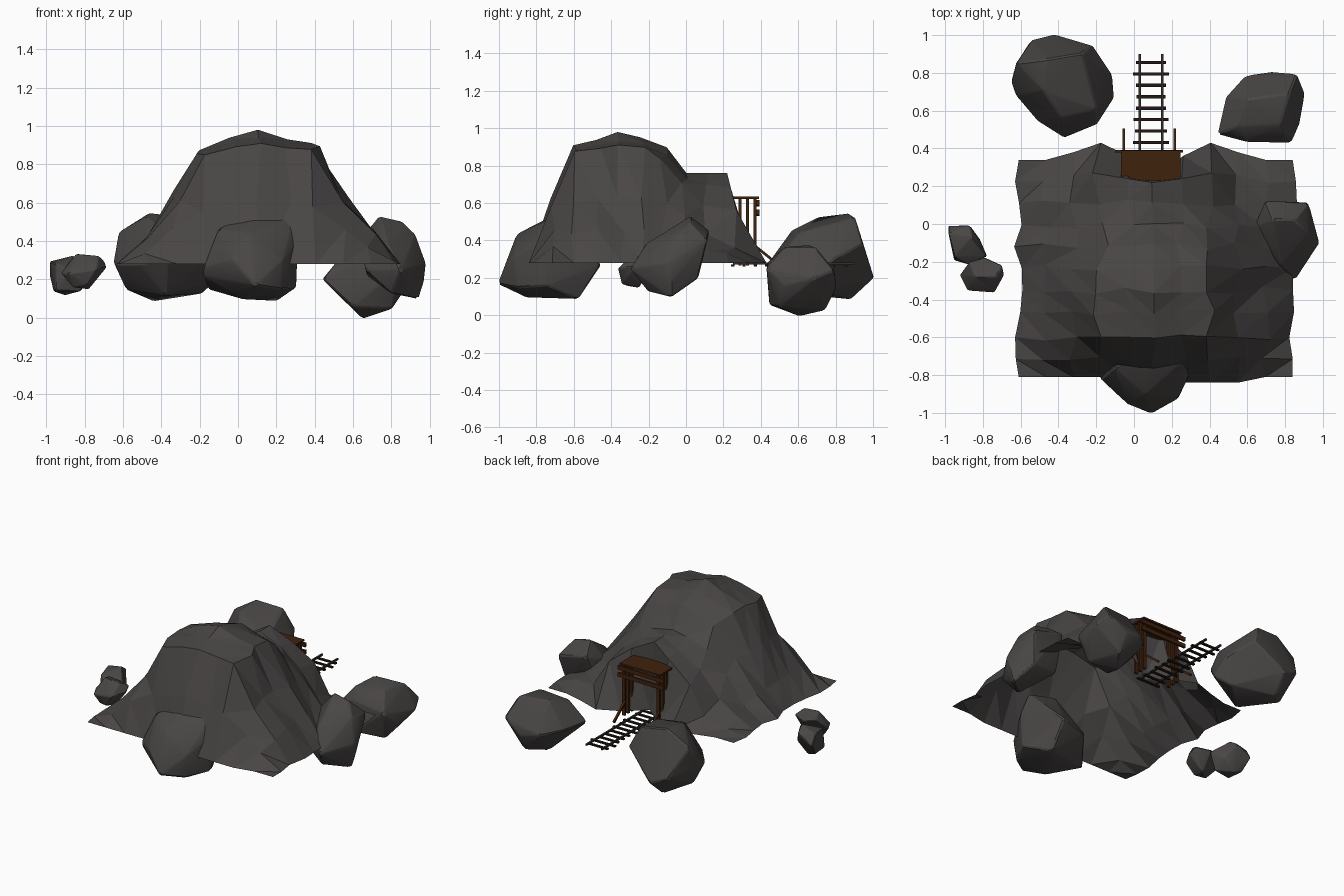
import bpy, bmesh, random
from mathutils import Vector

cube = bpy.data.objects.get("Cube")
if cube:
    bpy.data.objects.remove(cube)
random.seed(4)


def material(name, r, g, b):
    m = bpy.data.materials.new(name)
    m.use_nodes = True
    m.diffuse_color = (r, g, b, 1)
    m.node_tree.nodes["Principled BSDF"].inputs["Base Color"].default_value = (r, g, b, 1)
    return m


ROCK = material("dark grey rock", .066, .061, .059)
WOOD = material("brown wood", .051, .016, .004)
TIE = material("dark tie wood", .016, .008, .006)
RAIL = material("dark rail metal", .032, .026, .025)


def add_object(name, bm, mat, smooth=False):
    mesh = bpy.data.meshes.new(name)
    bm.to_mesh(mesh)
    bm.free()
    mesh.materials.append(mat)
    obj = bpy.data.objects.new(name, mesh)
    bpy.context.collection.objects.link(obj)
    if smooth:
        bpy.ops.object.select_all(action="DESELECT")
        obj.select_set(True)
        bpy.context.view_layer.objects.active = obj
        bpy.ops.object.shade_smooth_by_angle(angle=.4)


def boulder(name, points, width=.008):
    """Convex stone around the given corner points, with softened edges."""
    points = [Vector(p) for p in points]
    centre = sum(points, Vector()) / len(points)
    bm = bmesh.new()
    for p in points:
        # Corners start slightly outside, as the bevel trims them
        bm.verts.new(p + (p - centre).normalized() * width * .8)
    bmesh.ops.convex_hull(bm, input=bm.verts)
    loose = [v for v in bm.verts if not v.link_faces]
    bmesh.ops.delete(bm, geom=loose, context="VERTS")
    bmesh.ops.dissolve_limit(bm, angle_limit=.12, verts=bm.verts, edges=bm.edges)
    bmesh.ops.bevel(bm, geom=bm.edges[:], offset=width, offset_type="OFFSET",
                    segments=1, profile=.5, affect="EDGES", clamp_overlap=True)
    bmesh.ops.recalc_face_normals(bm, faces=bm.faces)
    add_object(name, bm, ROCK, smooth=True)


def beam(name, start, end, width, depth, mat):
    """Square timber between two points; width is horizontal, depth upright."""
    a, b = Vector(start), Vector(end)
    axis = (b - a).normalized()
    side = axis.cross((0, 0, 1))
    side = side.normalized() if side.length > .01 else Vector((1, 0, 0))
    up = side.cross(axis)
    bm = bmesh.new()
    bmesh.ops.create_cube(bm, size=1)
    for v in bm.verts:
        x, y, z = v.co
        v.co = (a + b) / 2 + side * x * width + up * y * depth + (b - a) * z
    bmesh.ops.recalc_face_normals(bm, faces=bm.faces)
    add_object(name, bm, mat)


# Mountain: a grid sheet raised by two crossing profiles
GROUND, RISE, N = .28, .70, 10
across = [0, .2, .53, .85, .94, 1, .93, .9, .51, .25, 0]
along = [0, .47, .9, .94, 1, .96, .88, .69, .42, .2, 0]
bm = bmesh.new()
grid = []
for j in range(N + 1):
    row = []
    for i in range(N + 1):
        x, y = -.61 + .145 * i, -.81 + .115 * j
        a, b = across[i], along[j]
        height = a * b
        # Broad level top towards the front
        if j <= 5 and min(a, b) > .8:
            height = (height + min(a, b)) / 2
        z = GROUND + RISE * height
        if 0 < i < N and 0 < j < N:
            x += random.uniform(-.025, .025)
            y += random.uniform(-.02, .02)
            z += random.uniform(-.02, .02) * (1 - height)
            # The top narrows towards the back
            if j in (6, 7) and 3 <= i <= 7:
                x += .025 * (5 - i) / 2
            elif i == 3:
                x -= .02
        elif i in (0, N) and 0 < j < N:
            x += random.uniform(-.03, .03)
        elif j == 0 and 4 < i < 9:
            y -= .03
        # Front slope bulges outward above the foot
        if j in (1, 2):
            y -= .02
        # Mound over the tunnel mouth
        side = abs(i - 5)
        if j >= 7 and side <= 3:
            if j < 9:
                z = max(z, (.76, .7, .59, .42)[side])
            elif j == 9:
                z = (.76, .68, .56, .36)[side]
                y = (.22, .24, .27, .26)[side]
            else:
                y = (.24, .36, .43, .38)[side]
        row.append(bm.verts.new((x, y, z)))
    grid.append(row)
for j in range(N):
    for i in range(N):
        p, q = grid[j], grid[j + 1]
        quad = (p[i], p[i + 1], q[i + 1], q[i])
        if (i < 5) == (j < 5):
            bm.faces.new((quad[0], quad[1], quad[3]))
            bm.faces.new((quad[1], quad[2], quad[3]))
        else:
            bm.faces.new(quad[:3])
            bm.faces.new((quad[0], quad[2], quad[3]))
add_object("mountain", bm, ROCK)

# Boulders around the mountain
boulder("back_right_boulder", [
    (-.645, .75, .29), (-.62, .85, .44), (-.54, .97, .25), (-.42, 1, .2),
    (-.22, .94, .38), (-.12, .79, .3), (-.11, .67, .2), (-.2, .53, .34),
    (-.37, .46, .3), (-.51, .55, .28), (-.62, .68, .28), (-.46, .87, .54),
    (-.28, .9, .52), (-.48, .71, .52), (-.39, .57, .45), (-.2, .61, .44),
    (-.44, .88, .09), (-.19, .75, .13), (-.38, .57, .12), (-.58, .75, .15)])
boulder("back_left_boulder", [
    (.445, .48, .2), (.49, .67, .2), (.59, .78, .18), (.73, .8, .15),
    (.86, .79, .24), (.9, .69, .2), (.87, .53, .16), (.83, .435, .25),
    (.6, .44, .28), (.61, .66, .37), (.82, .69, .36), (.77, .53, .36),
    (.56, .52, .34), (.65, .61, 0), (.8, .5, .05), (.6, .45, .06), (.74, .74, .03)])
boulder("left_boulder", [
    (.64, -.02, .4), (.7, .12, .45), (.74, .02, .525), (.85, .02, .5),
    (.92, .11, .4), (.92, -.05, .43), (.975, -.1, .28), (.965, -.08, .18),
    (.94, -.08, .1), (.85, -.295, .25), (.78, -.21, .38), (.67, -.2, .25),
    (.88, .06, .2), (.8, -.2, .13), (.68, .02, .22)])
boulder("front_boulder", [
    (-.18, -.8, .22), (-.17, -.82, .27), (-.1, -.76, .46), (.1, -.67, .55),
    (.29, -.7, .52), (.31, -.75, .4), (.23, -.92, .3), (.09, -1, .17),
    (-.03, -.95, .3), (.06, -.9, .43), (.3, -.75, .16), (.2, -.58, .09),
    (.03, -.85, .1), (-.15, -.7, .15), (0, -.5, .25), (.2, -.46, .27), (.22, -.9, .15)])
boulder("small_rock_rear", [
    (-.98, -.01, .22), (-.87, -.01, .28), (-.98, -.05, .29), (-.86, -.07, .32),
    (-.78, -.17, .26), (-.95, -.17, .28), (-.88, -.21, .24), (-.95, -.19, .14),
    (-.82, -.17, .14), (-.9, -.08, .12), (-.82, -.08, .19), (-.96, -.07, .14)], .005)
boulder("small_rock_front", [
    (-.92, -.27, .23), (-.87, -.2, .3), (-.79, -.18, .28), (-.7, -.22, .29),
    (-.69, -.27, .26), (-.74, -.36, .25), (-.88, -.35, .23), (-.84, -.28, .33),
    (-.73, -.28, .32), (-.86, -.31, .16), (-.78, -.25, .15), (-.79, -.34, .17)], .005)

# Tunnel portal: posts, struts, cross beams and roof
for side, x in (("right", -.045), ("left", .225)):
    for row, y in enumerate((.29, .33, .37)):
        beam(f"{side}_post_{row}", (x, y, .265), (x, y, .625), .022, .016, WOOD)
    beam(f"{side}_strut", (x - .01, .37, .37), (x - .01, .5, .265), .014, .014, WOOD)
for n, z in enumerate((.595, .545)):
    beam(f"cross_beam_{n}", (-.1, .385, z), (.26, .385, z + .006), .014, .028, WOOD)
beam("roof", (-.07, .31, .629), (.245, .31, .629), .16, .012, WOOD)

# Track: two rails on cross ties
for side, x in (("right", .03), ("left", .15)):
    beam(f"{side}_rail", (x, .25, .277), (x, .9, .277), .012, .012, RAIL)
for n in range(11):
    y = .25 + .0605 * n
    reach = random.uniform(.075, .1)
    beam(f"tie_{n}", (.09 - reach, y, .267), (.09 + reach, y, .267), .017, .01, TIE)
